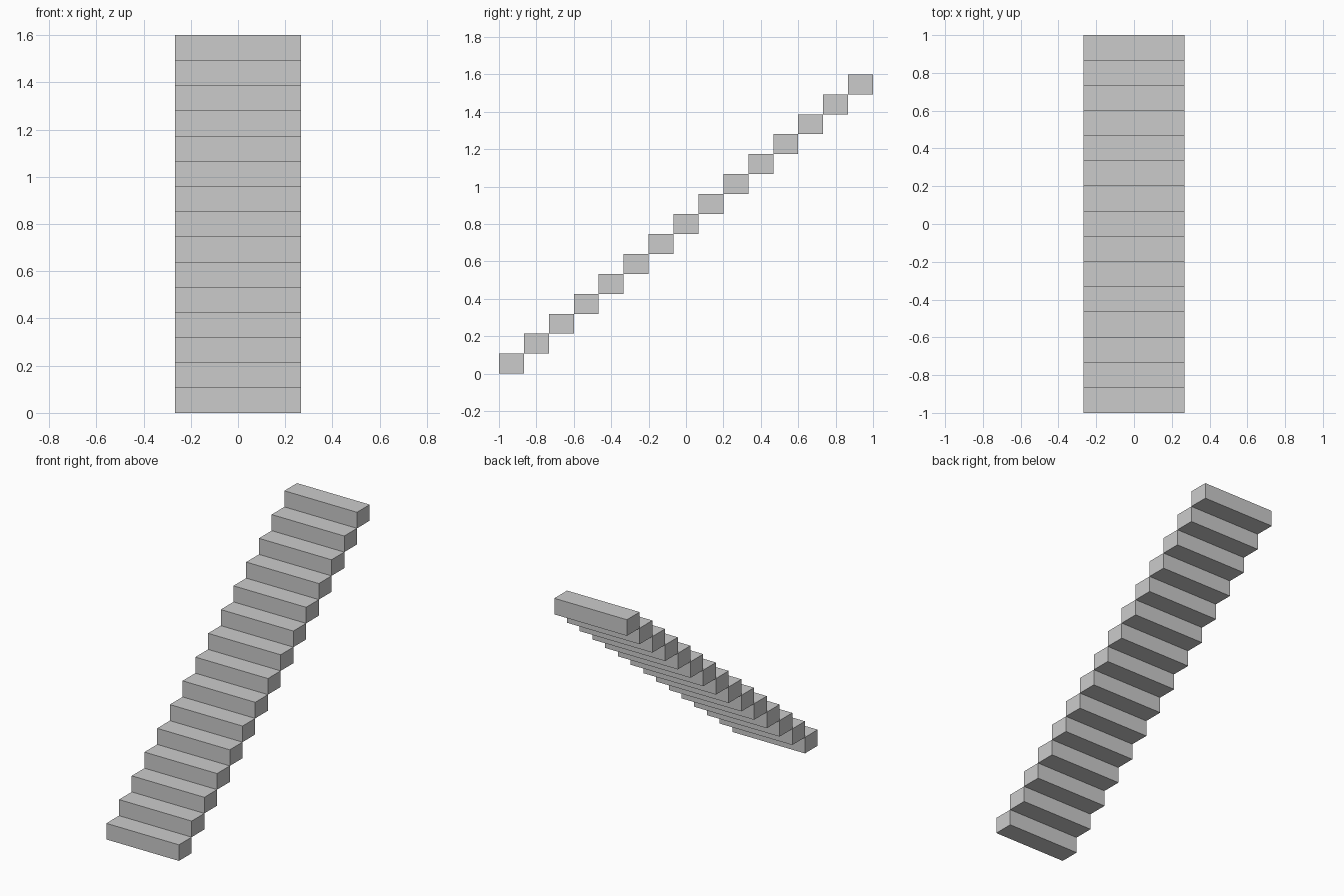
import bpy

if "Cube" in bpy.data.objects:
    bpy.data.objects.remove(bpy.data.objects["Cube"])

STEPS = 15
WIDTH = 0.533
DEPTH = 2.0 / STEPS
RISE = 1.6 / STEPS


def add_box(name, location, size):
    bpy.ops.mesh.primitive_cube_add(size=1, location=location)
    box = bpy.context.object
    box.name = name
    box.scale = size
    bpy.ops.object.transform_apply(location=False, rotation=False, scale=True)
    return box


# Straight flight of block steps climbing towards the back, touching edge to edge
for i in range(STEPS):
    add_box(f"step_{i + 1:02d}",
            (0, -1 + (i + 0.5) * DEPTH, (i + 0.5) * RISE),
            (WIDTH, DEPTH, RISE))
